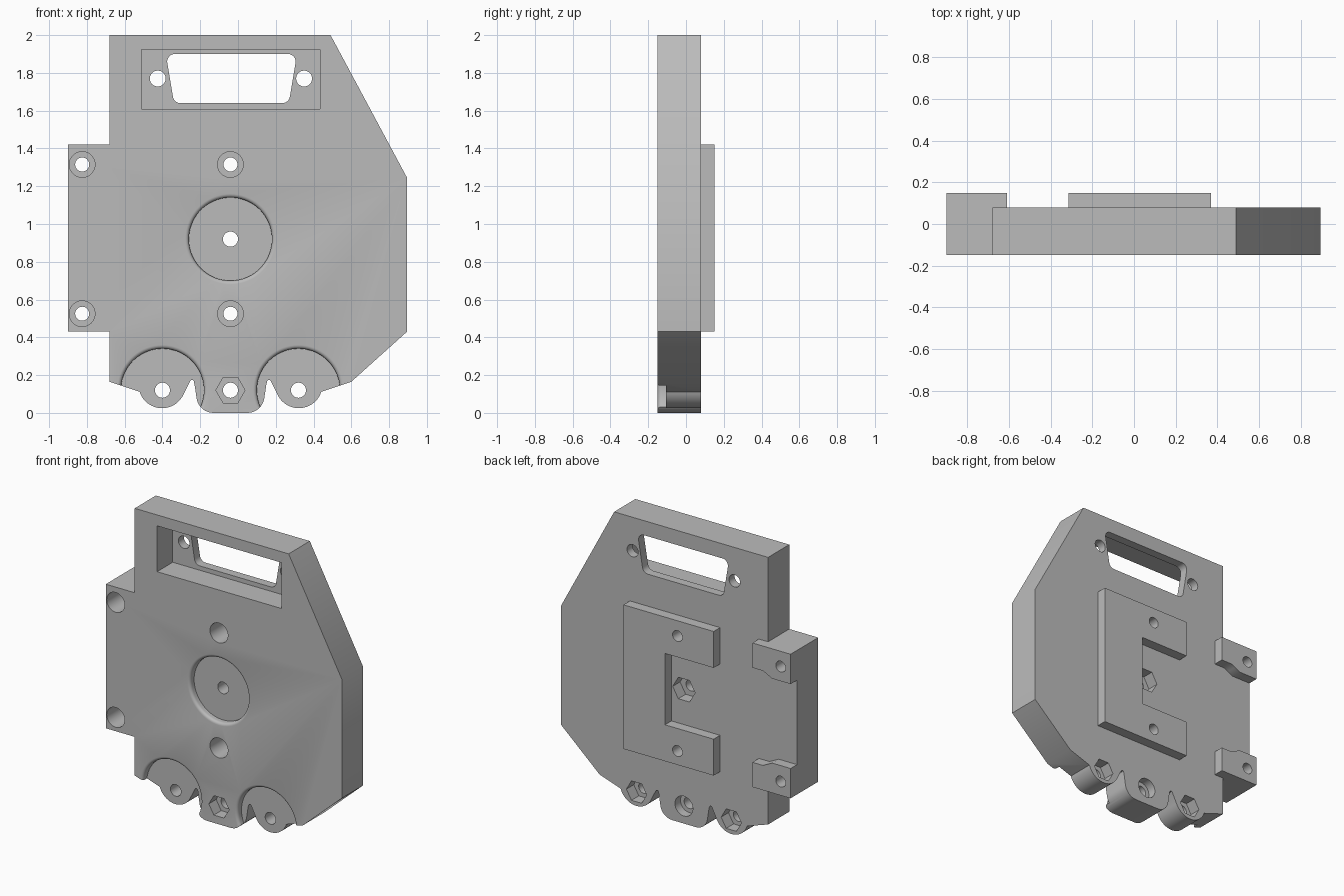
import bpy, bmesh
from math import cos, sin, pi, radians

cube = bpy.data.objects.get("Cube")
if cube:
    bpy.data.objects.remove(cube, do_unlink=True)

FRONT, BACK, PAD = -0.15, 0.08, 0.15   # y of front face, back face, raised pads
CX = -0.04                             # axis of the hole pattern
MID = 0.92                             # height of the central bore

grey = bpy.data.materials.new("plain_grey")
grey.use_nodes = True
grey.diffuse_color = (0.5, 0.5, 0.5, 1)
grey.node_tree.nodes["Principled BSDF"].inputs["Base Color"].default_value = (0.5, 0.5, 0.5, 1)


def loft(name, rings):
    """Closed solid through a list of equal-length rings."""
    bm = bmesh.new()
    loops = [[bm.verts.new(p) for p in ring] for ring in rings]
    n = len(loops[0])
    for a, b in zip(loops, loops[1:]):
        for i in range(n):
            j = (i + 1) % n
            bm.faces.new((a[i], a[j], b[j], b[i]))
    bm.faces.new(loops[0])
    bm.faces.new(loops[-1])
    bmesh.ops.recalc_face_normals(bm, faces=bm.faces)
    mesh = bpy.data.meshes.new(name)
    bm.to_mesh(mesh)
    bm.free()
    mesh.materials.append(grey)
    obj = bpy.data.objects.new(name, mesh)
    bpy.context.collection.objects.link(obj)
    return obj


def prism(name, points, y0, y1):
    return loft(name, [[(x, y, z) for x, z in points] for y in (y0, y1)])


def arc(x, z, r, a0, a1, steps):
    return [(x + r * cos(radians(a0 + (a1 - a0) * i / steps)),
             z + r * sin(radians(a0 + (a1 - a0) * i / steps))) for i in range(steps + 1)]


def disc(x, z, r, sides=48):
    return [(x + r * cos(2 * pi * i / sides), z + r * sin(2 * pi * i / sides)) for i in range(sides)]


def box(x0, x1, z0, z1):
    return [(x0, z0), (x1, z0), (x1, z1), (x0, z1)]


def combine(target, tool, operation):
    mod = target.modifiers.new("combine", 'BOOLEAN')
    mod.operation, mod.solver, mod.object = operation, 'EXACT', tool
    bpy.context.view_layer.objects.active = target
    bpy.ops.object.modifier_apply(modifier=mod.name)
    bpy.data.objects.remove(tool, do_unlink=True)


# Plate outline: the scalloped lower edge is mirrored about the hole axis
half = arc(0.09, 0.09, 0.09, -90, -10, 8)
half += [(0.19, 0.15)] + arc(0.204, 0.163, 0.011, 150, 30, 4)
half += arc(0.362, 0.15, 0.125, 205, 342, 20) + [(0.64, 0.165)]
lower = [(CX - x, z) for x, z in reversed(half)] + [(CX + x, z) for x, z in half]
upper = [(0.895, 0.43), (0.895, 1.245), (0.49, 2), (-0.68, 2),
         (-0.68, 1.42), (-0.9, 1.42), (-0.9, 0.43), (-0.68, 0.43)]
body = prism("mounting_plate", lower + upper, FRONT, BACK)

# Raised C-shaped bracket on the back
bracket = [(0.37, 0.43), (0.37, 1.42), (-0.315, 1.42), (-0.315, 1.17),
           (0.055, 1.17), (0.055, 0.68), (-0.315, 0.68), (-0.315, 0.43)]
combine(body, prism("back_bracket", bracket, 0.03, PAD), 'UNION')

# Stepped pads behind the side tab
for side in (1, -1):
    steps = [(-0.9, 0.5), (-0.61, 0.5), (-0.61, 0.33), (-0.69, 0.33),
             (-0.72, 0.315), (-0.76, 0.295), (-0.9, 0.295)]
    pad = [(x, 0.925 + side * (z - 0.005)) for x, z in steps]
    combine(body, prism("tab_pad", pad, 0.03, PAD), 'UNION')


def cut(points, y0, y1):
    cutter = prism("cutter", points, y0, y1)
    cutter.hide_render = True
    combine(body, cutter, 'DIFFERENCE')


def round_recess(x, z):
    """Shallow circular recess with a rounded rim."""
    depth, r, lip = 0.045, 0.22, 0.02
    profile = [(FRONT + depth, r), (FRONT + lip, r)]
    profile += [(FRONT + lip - lip * sin(a), r + lip - lip * cos(a))
                for a in (pi / 8, pi / 4, 3 * pi / 8, pi / 2)]
    profile.append((FRONT - 0.05, r + lip))
    tool = loft("recess_cutter", [[(px, y, pz) for px, pz in disc(x, z, rad, 72)] for y, rad in profile])
    tool.hide_render = True
    combine(body, tool, 'DIFFERENCE')


# Circular recesses: central one and two at the lower lobes
for x, z in ((CX, MID), (CX - 0.36, 0.12), (CX + 0.36, 0.12)):
    round_recess(x, z)

# Counterbored screw holes on the tab and bracket
for x in (-0.825, CX):
    for z in (0.525, 1.315):
        cut(disc(x, z, 0.068), -0.3, 0.0)
        cut(disc(x, z, 0.037), -0.3, 0.3)

# Central bore with a hexagonal pocket on the back
cut(disc(CX, MID, 0.04), -0.3, 0.3)
cut(disc(CX, MID, 0.085, 6), 0.0, 0.3)

# Lower lobes: through holes with nut pockets and a counterbore
for dx in (-0.36, 0, 0.36):
    cut(disc(CX + dx, 0.12, 0.04), -0.3, 0.3)
    if dx:
        cut(disc(CX + dx, 0.12, 0.077, 6), 0.0, 0.3)
cut(disc(CX, 0.12, 0.077, 6), -0.3, -0.07)
cut(disc(CX, 0.12, 0.068), 0.02, 0.3)

# Connector window: deep pocket, rounded trapezoid opening, two screw holes
cut(box(-0.51, 0.435, 1.61, 1.925), -0.3, 0.02)
window = (arc(-0.305, 1.68, 0.04, 188, 270, 6) + arc(0.235, 1.68, 0.04, 270, 352, 6)
          + arc(0.265, 1.86, 0.04, -8, 90, 6) + arc(-0.335, 1.86, 0.04, 90, 188, 6))
cut(window, -0.3, 0.3)
for x in (-0.425, 0.35):
    cut(disc(x, 1.77, 0.042), -0.3, 0.3)

# Smooth the round walls, keep the machined edges sharp
bpy.ops.object.select_all(action='DESELECT')
body.select_set(True)
bpy.context.view_layer.objects.active = body
bpy.ops.object.shade_smooth_by_angle(angle=radians(30))
